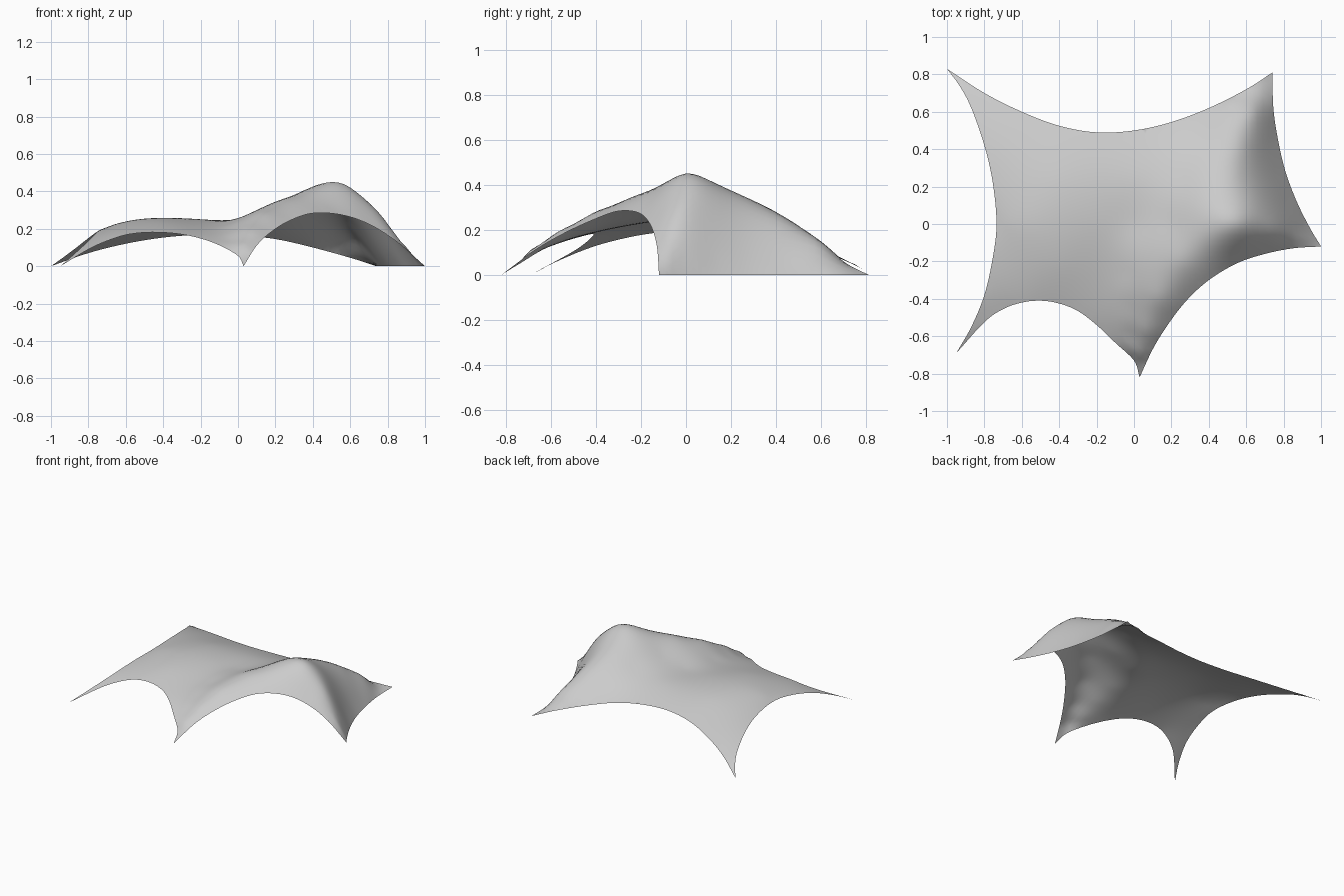
import bpy, bmesh, math
from mathutils import Vector
from mathutils.geometry import delaunay_2d_cdt

if "Cube" in bpy.data.objects:
    bpy.data.objects.remove(bpy.data.objects["Cube"])

# Anchor corners of the stretched canopy
BL, BR = (-1, .83, 0), (.74, .81, 0)
RF, FM, FL = (1, -.12, 0), (.03, -.82, 0), (-.95, -.69, 0)

# Scalloped hems, counter-clockwise seen from above
HEMS = [
    [BR, (.6, .72, .045), (.4, .62, .1), (.2, .545, .145), (0, .5, .165), (-.2, .49, .168),
     (-.4, .525, .153), (-.6, .60, .12), (-.8, .70, .07), BL],
    [BL, (-.93, .735, .05), (-.87, .62, .095), (-.8, .42, .15), (-.755, .22, .183),
     (-.735, 0, .195), (-.755, -.18, .18), (-.8, -.38, .135), (-.87, -.55, .07), FL],
    [FL, (-.8, -.525, .09), (-.7, -.455, .135), (-.6, -.42, .167), (-.5, -.41, .18),
     (-.4, -.425, .18), (-.3, -.465, .17), (-.2, -.54, .148), (-.1, -.635, .112),
     (0, -.73, .055), FM],
    [FM, (.1, -.67, .11), (.18, -.54, .185), (.28, -.41, .245), (.4, -.30, .283),
     (.55, -.21, .275), (.7, -.16, .225), (.85, -.13, .13), RF],
    [RF, (.94, -.02, 0), (.87, .12, 0), (.81, .28, 0), (.77, .45, 0), (.745, .62, 0), BR],
]
# Ridges that run down from the peak, the front fold, and the low flat side
RIDGES = [
    (.5, 0, .45), (.4, -.07, .415), (.24, -.2, .355), (.13, -.4, .28), (.06, -.57, .19),
    (.02, -.70, .10),
    (.57, .0, .437), (.67, -.01, .365), (.75, -.02, .29), (.82, -.045, .2), (.9, -.08, .1),
    (.51, .12, .41), (.54, .28, .325), (.58, .42, .245), (.64, .6, .13),
    (-.04, -.27, .232), (-.03, -.45, .198), (-.02, -.6, .14),
    (-.67, 0, .22), (-.55, 0, .248), (-.4, 0, .258), (-.2, 0, .25), (0, 0, .25), (.2, 0, .32),
    (-.4, .25, .237), (0, .25, .24), (.25, .25, .285), (-.4, -.22, .235),
]


def catmull(points, steps):
    """Smooth open curve through the points, without its last one."""
    p = [Vector(q) for q in points]
    p = [2 * p[0] - p[1]] + p + [2 * p[-1] - p[-2]]
    out = []
    for a, b, c, d in zip(p, p[1:], p[2:], p[3:]):
        for i in range(steps):
            t = i / steps
            out.append(.5 * (2 * b + (c - a) * t + (2 * a - 5 * b + 4 * c - d) * t * t
                             + (3 * b - a - 3 * c + d) * t ** 3))
    return out


def solve(m, rhs):
    """Gaussian elimination with pivoting."""
    n = len(rhs)
    a = [row + [v] for row, v in zip(m, rhs)]
    for i in range(n):
        k = max(range(i, n), key=lambda r: abs(a[r][i]))
        a[i], a[k] = a[k], a[i]
        for r in range(i + 1, n):
            f = a[r][i] / a[i][i]
            if f:
                a[r] = [x - f * y for x, y in zip(a[r], a[i])]
    x = [0.0] * n
    for i in reversed(range(n)):
        x[i] = (a[i][n] - sum(a[i][j] * x[j] for j in range(i + 1, n))) / a[i][i]
    return x


def kernel(ax, ay, bx, by):
    r2 = (ax - bx) ** 2 + (ay - by) ** 2
    return r2 * math.log(r2) if r2 > 1e-12 else 0.0


# Thin-plate height field through the hems and ridges
ctrl = [p for hem in HEMS for p in hem[:-1]] + RIDGES
rows = [[kernel(p[0], p[1], q[0], q[1]) for q in ctrl] + [1, p[0], p[1]] for p in ctrl]
rows += [[1.0] * len(ctrl) + [0] * 3, [p[0] for p in ctrl] + [0] * 3,
         [p[1] for p in ctrl] + [0] * 3]
weights = solve(rows, [p[2] for p in ctrl] + [0, 0, 0])


def height(x, y):
    s = sum(w * kernel(x, y, p[0], p[1]) for w, p in zip(weights, ctrl))
    return max(0.0, s + weights[-3] + weights[-2] * x + weights[-1] * y)


# Outline and inner grid points
outline = [p for hem in HEMS for p in catmull(hem, 5)]
flat = [p.xy for p in outline]


def inside(x, y):
    hit = False
    for a, b in zip(flat, flat[1:] + flat[:1]):
        if (a.y > y) != (b.y > y) and x < a.x + (y - a.y) * (b.x - a.x) / (b.y - a.y):
            hit = not hit
    return hit


step = .03
grid = []
for i in range(-34, 35):
    for j in range(-29, 30):
        q = Vector((i * step, j * step))
        if inside(q.x, q.y) and min((q - b).length for b in flat) > .016:
            grid.append(q)

coords, _, tris, origin, _, _ = delaunay_2d_cdt(
    flat + grid, [], [list(range(len(flat)))], 1, 1e-6)

# Build the canopy sheet
bm = bmesh.new()
verts = []
for c, src in zip(coords, origin):
    z = outline[src[0]].z if src and src[0] < len(outline) else height(c.x, c.y)
    verts.append(bm.verts.new((c.x, c.y, max(0.0, z))))
for t in tris:
    bm.faces.new([verts[i] for i in t])
bm.normal_update()
for f in bm.faces:
    f.smooth = True
    if f.normal.z < 0:
        f.normal_flip()
mesh = bpy.data.meshes.new("canopy_sheet")
bm.to_mesh(mesh)
bm.free()
canopy = bpy.data.objects.new("canopy_sheet", mesh)
bpy.context.collection.objects.link(canopy)

# Pale grey cloth
cloth = bpy.data.materials.new("pale_grey_cloth")
cloth.use_nodes = True
cloth.diffuse_color = (.6, .6, .6, 1)
cloth.node_tree.nodes["Principled BSDF"].inputs["Base Color"].default_value = (.6, .6, .6, 1)
mesh.materials.append(cloth)
